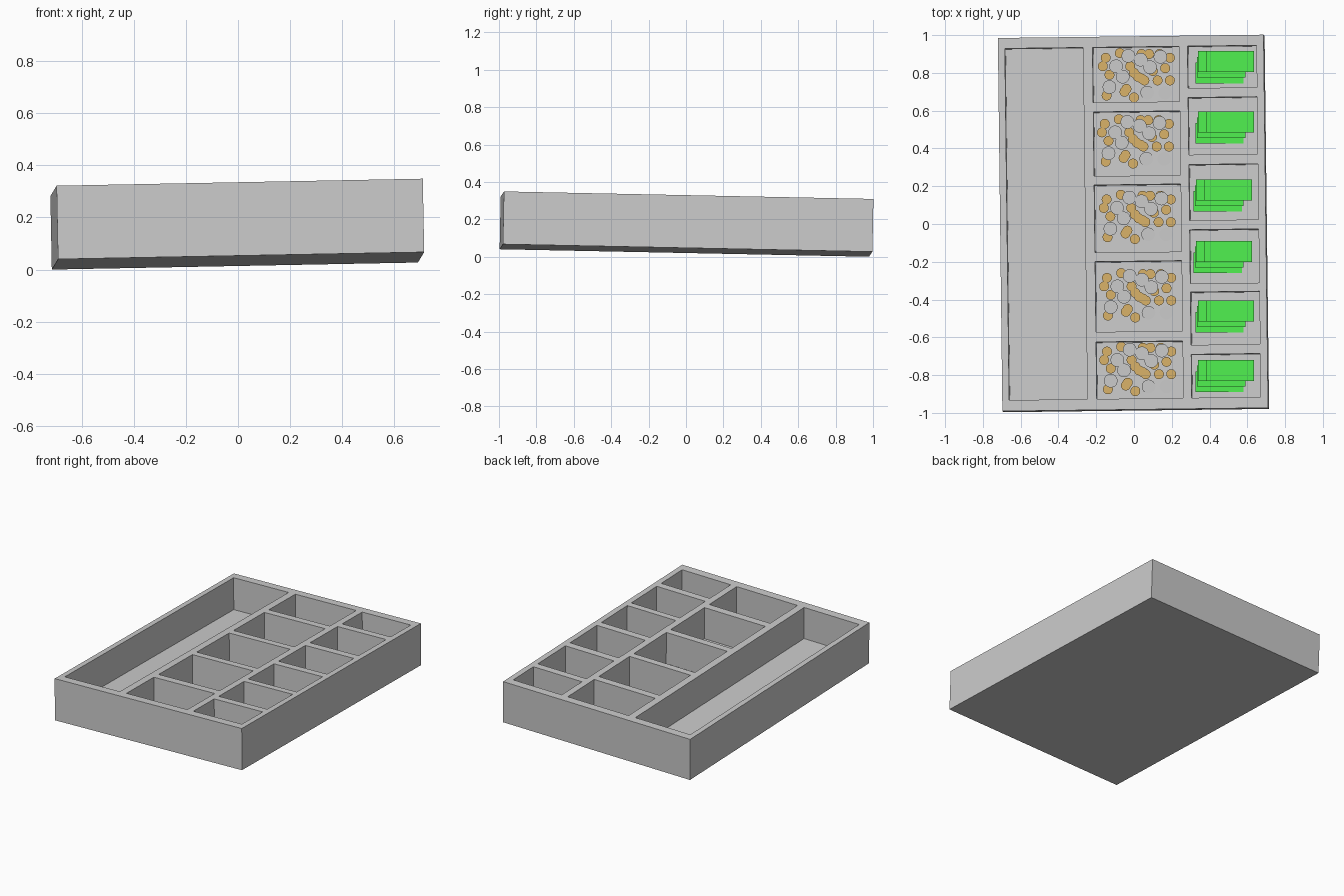
import bpy, bmesh
from mathutils import Matrix, Vector

if "Cube" in bpy.data.objects:
    bpy.data.objects.remove(bpy.data.objects["Cube"])

W, L, H, FLOOR = 1.407, 1.976, 0.282, 0.066
SX, SY = 0.0192, -0.0203          # slight tilt of the tray

# Orthonormal frame of the tilted tray
ex = Vector((1, 0.0125, SX)).normalized()
ey = Vector((-0.0125, 1, SY))
ey = (ey - ex * ey.dot(ex)).normalized()
ez = ex.cross(ey)
Z0 = (W / 2) * abs(ex.z) + (L / 2) * abs(ey.z)
frame = Matrix((ex, ey, ez)).transposed().to_4x4()
frame.translation = (0, 0, Z0)


def add_box(bm, x0, x1, y0, y1, z0, z1):
    m = Matrix.Translation(((x0 + x1) / 2, (y0 + y1) / 2, (z0 + z1) / 2))
    m = m @ Matrix.Diagonal((x1 - x0, y1 - y0, z1 - z0, 1))
    bmesh.ops.create_cube(bm, size=1, matrix=m)


def add_coin(bm, x, y, z, r, t):
    bmesh.ops.create_cone(bm, cap_ends=True, segments=32, radius1=r, radius2=r,
                          depth=t, matrix=Matrix.Translation((x, y, z + t / 2)))


def finish(name, bm, mat=None):
    me = bpy.data.meshes.new(name)
    bm.to_mesh(me)
    bm.free()
    ob = bpy.data.objects.new(name, me)
    bpy.context.collection.objects.link(ob)
    if mat:
        me.materials.append(mat)
    return ob


def material(name, rgb):
    m = bpy.data.materials.new(name)
    m.diffuse_color = (*rgb, 1)
    m.use_nodes = True
    m.node_tree.nodes["Principled BSDF"].inputs["Base Color"].default_value = m.diffuse_color
    return m


def floor_z(x, y):
    return Z0 + FLOOR + SX * x + SY * y


# Tray block
bm = bmesh.new()
add_box(bm, -W / 2, W / 2, -L / 2, L / 2, 0, H)
tray = finish("tray", bm)

# Pockets: one long bay, five coin pockets, six note pockets
coin_rows = [(0.64, 0.932), (0.25, 0.59), (-0.155, 0.203), (-0.575, -0.203), (-0.93, -0.628)]
note_rows = [(0.71, 0.932), (0.357, 0.66), (0.01, 0.305), (-0.325, -0.04),
             (-0.65, -0.37), (-0.93, -0.70)]
bm = bmesh.new()
add_box(bm, -0.667, -0.253, -0.93, 0.932, FLOOR, H + 0.1)
for a, b in coin_rows:
    add_box(bm, -0.203, 0.255, a, b, FLOOR, H + 0.1)
for a, b in note_rows:
    add_box(bm, 0.30, 0.665, a, b, FLOOR, H + 0.1)
cutter = finish("pocket_cutter", bm)
cutter.hide_render = True

mod = tray.modifiers.new("pockets", 'BOOLEAN')
mod.operation = 'DIFFERENCE'
mod.solver = 'EXACT'
mod.object = cutter
bpy.context.view_layer.objects.active = tray
bpy.ops.object.modifier_apply(modifier=mod.name)
bpy.data.objects.remove(cutter)
tray.data.transform(frame)

brown = material("copper", (0.70, 0.45, 0.14))
grey = material("silver", (0.58, 0.58, 0.60))
green = material("paper_green", (0.08, 0.88, 0.08))

# Loose coins, laid out once and repeated in each coin pocket
small = [(-.15, .88), (-.165, .835), (-.075, .905), (.08, .9), (.135, .9), (.19, .88),
         (.04, .9), (-.13, .79), (-.145, .68), (-.05, .70), (0, .67), (-.04, .715),
         (.055, .76), (.125, .76), (.19, .76), (0, .80), (.02, .78), (.04, .77),
         (.165, .825), (.10, .81), (-.02, .835)]
large = [(-.03, .89), (.035, .87), (.14, .885), (.085, .83), (-.095, .835),
         (-.06, .78), (-.13, .725), (.07, .695), (.165, .695)]
coin_shift = [(0, 0), (-.005, -.35), (.005, -.75), (.007, -1.165), (.007, -1.555)]
for i, (dx, dy) in enumerate(coin_shift, 1):
    z = floor_z(0.02, 0.79 + dy)
    bm = bmesh.new()
    for k, (x, y) in enumerate(small):
        add_coin(bm, x + dx, y + dy, z + 0.001 * (k % 4), 0.026, 0.011)
    finish(f"small_coins_{i}", bm, brown)
    bm = bmesh.new()
    for k, (x, y) in enumerate(large):
        lift = 0.0 if k > 6 else 0.014 + 0.002 * (k % 4)
        add_coin(bm, x + dx, y + dy, z + lift, 0.036, 0.011)
    finish(f"large_coins_{i}", bm, grey)

# Stacks of banknotes
stack = [(.453, .80), (.462, .83), (.467, .86), (.508, .86)]
note_shift = [(0, 0), (0, -.32), (-.01, -.68), (-.01, -1.005), (0, -1.32), (0, -1.635)]
for i, (dx, dy) in enumerate(note_shift, 1):
    z = floor_z(0.48, 0.83 + dy) + 0.004
    bm = bmesh.new()
    for k, (x, y) in enumerate(stack):
        x, y = x + dx, y + dy
        add_box(bm, x - .128, x + .128, y - .055, y + .055, z + .009 * k, z + .009 * k + .006)
    finish(f"banknotes_{i}", bm, green)
